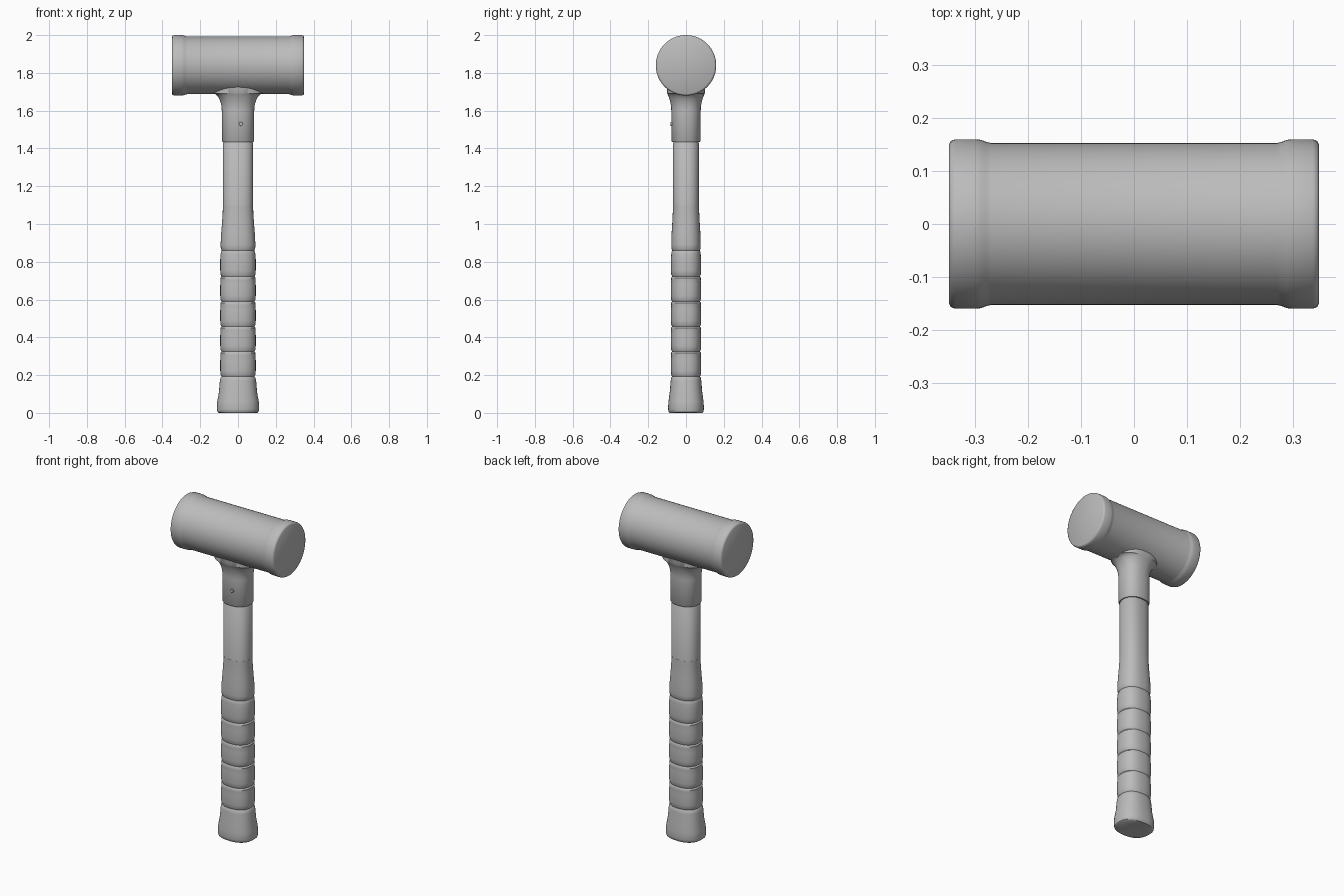
import bpy
import bmesh
import math
from mathutils import Vector

cube = bpy.data.objects.get("Cube")
if cube:
    bpy.data.objects.remove(cube, do_unlink=True)

grey = bpy.data.materials.new("plain grey")
grey.use_nodes = True
colour = (0.5, 0.5, 0.5, 1)
grey.diffuse_color = colour
grey.node_tree.nodes["Principled BSDF"].inputs["Base Color"].default_value = colour


def loft(name, rings, power=2.0, sides=64, axis="z", centre=(0, 0, 0)):
    """Skin a stack of superellipse rings given as (distance, half_u, half_v)."""
    bm = bmesh.new()
    loops = []
    for d, a, b in rings:
        loop = []
        for i in range(sides):
            t = math.tau * i / sides
            c, s = math.cos(t), math.sin(t)
            u = math.copysign(abs(c) ** (2 / power), c) * a
            v = math.copysign(abs(s) ** (2 / power), s) * b
            p = {"z": (u, v, d), "x": (d, u, v), "y": (u, d, v)}[axis]
            loop.append(bm.verts.new(Vector(p) + Vector(centre)))
        loops.append(loop)
    for low, high in zip(loops, loops[1:]):
        for i in range(sides):
            j = (i + 1) % sides
            bm.faces.new((low[i], low[j], high[j], high[i]))
    bm.faces.new(loops[0])
    bm.faces.new(loops[-1])
    bmesh.ops.recalc_face_normals(bm, faces=bm.faces)
    mesh = bpy.data.meshes.new(name)
    bm.to_mesh(mesh)
    bm.free()
    mesh.materials.append(grey)
    obj = bpy.data.objects.new(name, mesh)
    bpy.context.collection.objects.link(obj)
    bpy.ops.object.select_all(action="DESELECT")
    obj.select_set(True)
    bpy.context.view_layer.objects.active = obj
    bpy.ops.object.shade_smooth_by_angle(angle=math.radians(40))
    return obj


# Head: mirrored profile with a raised, rounded rim at each end
half = [(0.27, 0.153), (0.279, 0.155), (0.289, 0.159), (0.298, 0.16),
        (0.338, 0.16), (0.346, 0.157), (0.35, 0.15)]
profile = [(-x, r) for x, r in reversed(half)] + half
loft("mallet_head", [(x, r, r) for x, r in profile],
     sides=96, axis="x", centre=(0, 0, 1.84))

# Neck socket: straight collar with a fillet flaring into the head
neck = [(1.435, 0.083, 0.074), (1.438, 0.085, 0.076), (1.60, 0.086, 0.078)]
for i in range(1, 13):
    t = math.pi / 2 * i / 12
    rise = math.sin(t)
    neck.append((1.60 + 0.092 * rise, 0.086 + 0.05 * (1 - math.cos(t)),
                 0.078 + 0.022 * rise ** 2))
neck.append((1.76, 0.136, 0.10))
loft("neck_socket", neck, power=2.3)

# Shaft between the socket and the grip
loft("shaft", [(0.95, 0.079, 0.068), (1.428, 0.08, 0.069),
               (1.432, 0.077, 0.066), (1.45, 0.077, 0.066)], power=2.4)

# Grip: flared foot, ribbed sections, then a taper into the shaft
grip = [(0, 0.102, 0.087), (0.005, 0.109, 0.092), (0.02, 0.112, 0.095),
        (0.06, 0.110, 0.093), (0.11, 0.101, 0.086), (0.17, 0.096, 0.081)]
grooves = [0.193, 0.325, 0.458, 0.59, 0.723, 0.86]
for low, high in zip(grooves, grooves[1:]):
    grip += [(low - 0.008, 0.093, 0.079), (low, 0.087, 0.074),
             (low + 0.009, 0.092, 0.078), (low + 0.03, 0.094, 0.08),
             (high - 0.045, 0.094, 0.08), (high - 0.02, 0.092, 0.078)]
top = grooves[-1]
grip += [(top - 0.008, 0.09, 0.077), (top, 0.086, 0.073),
         (top + 0.009, 0.091, 0.077), (top + 0.03, 0.092, 0.078),
         (0.94, 0.09, 0.077), (1.0, 0.085, 0.073), (1.06, 0.081, 0.07),
         (1.1, 0.08, 0.069)]
loft("grip", grip, power=2.4)

# Small locking pin on the front of the socket
loft("locking_pin", [(-0.083, 0.009, 0.009), (-0.081, 0.011, 0.011),
                     (-0.06, 0.011, 0.011)],
     sides=20, axis="y", centre=(0.015, 0, 1.53))
